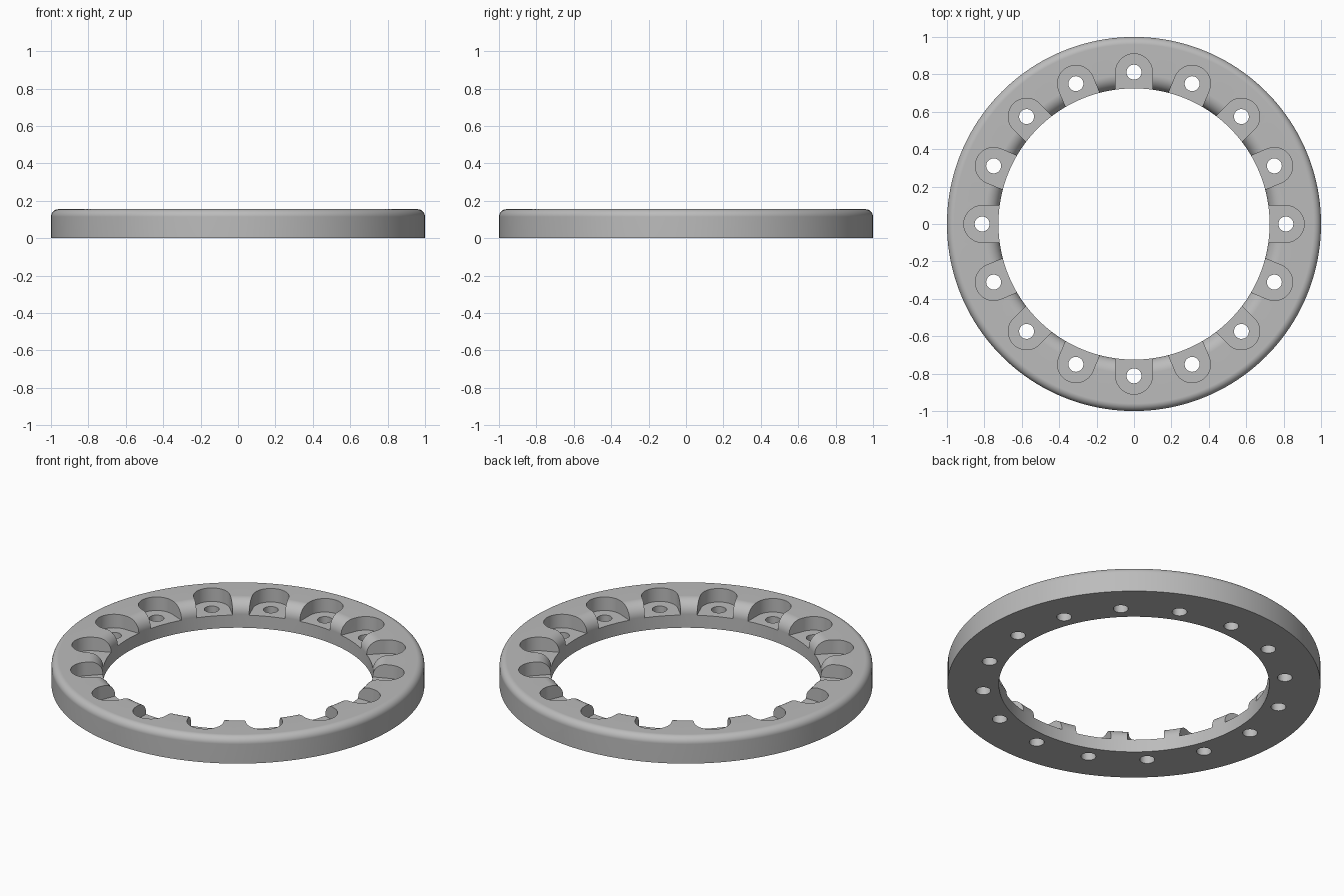
import bpy, bmesh
from math import sin, cos, pi, radians
from mathutils import Matrix

cube = bpy.data.objects.get("Cube")
if cube:
    bpy.data.objects.remove(cube, do_unlink=True)

R_OUT, R_IN, HEIGHT = 1.0, 0.725, 0.155
OUT_FILLET, IN_FILLET = 0.04, 0.075
BOLT_R, HOLE_R, SLOT_R, FLOOR = 0.812, 0.04, 0.098, 0.075
COUNT, SEGMENTS = 16, 160

grey = bpy.data.materials.new("grey metal")
colour = (0.5, 0.5, 0.5, 1)
grey.diffuse_color = colour
grey.use_nodes = True
grey.node_tree.nodes["Principled BSDF"].inputs["Base Color"].default_value = colour


def make_object(name, bm):
    bmesh.ops.recalc_face_normals(bm, faces=bm.faces)
    mesh = bpy.data.meshes.new(name)
    bm.to_mesh(mesh)
    bm.free()
    mesh.materials.append(grey)
    obj = bpy.data.objects.new(name, mesh)
    bpy.context.collection.objects.link(obj)
    return obj


def arc(cx, cz, r, start, end, n):
    angles = [radians(start + (end - start) * i / n) for i in range(n + 1)]
    return [(cx + r * cos(a), cz + r * sin(a)) for a in angles]


def repeated_prisms(name, outline, z0, z1):
    """One upright prism per bolt position around the ring."""
    bm = bmesh.new()
    for k in range(COUNT):
        turn = Matrix.Rotation(2 * pi * k / COUNT, 4, "Z")
        low = [bm.verts.new(turn @ Matrix.Translation((x, y, z0)).translation) for x, y in outline]
        high = [bm.verts.new(turn @ Matrix.Translation((x, y, z1)).translation) for x, y in outline]
        bm.faces.new(low[::-1])
        bm.faces.new(high)
        for i in range(len(low)):
            j = (i + 1) % len(low)
            bm.faces.new((low[i], low[j], high[j], high[i]))
    obj = make_object(name, bm)
    obj.hide_render = True
    return obj


# Ring body: rounded section swept around the axis
profile = [(R_IN, 0), (R_OUT, 0)]
profile += arc(R_OUT - OUT_FILLET, HEIGHT - OUT_FILLET, OUT_FILLET, 0, 90, 8)
profile += arc(R_IN + IN_FILLET, HEIGHT - IN_FILLET, IN_FILLET, 90, 180, 10)
bm = bmesh.new()
loops = []
for s in range(SEGMENTS):
    a = 2 * pi * s / SEGMENTS
    loops.append([bm.verts.new((r * cos(a), r * sin(a), z)) for r, z in profile])
for s in range(SEGMENTS):
    here, after = loops[s], loops[(s + 1) % SEGMENTS]
    for i in range(len(profile)):
        j = (i + 1) % len(profile)
        bm.faces.new((here[i], after[i], after[j], here[j]))
ring = make_object("flange_ring", bm)

# Round-ended pockets open to the bore, then bolt holes through their floors
slot = [(0.6, -SLOT_R)] + arc(BOLT_R, 0, SLOT_R, -90, 90, 24) + [(0.6, SLOT_R)]
hole = arc(BOLT_R, 0, HOLE_R, 0, 360, 32)[:-1]
cutters = [repeated_prisms("pocket_cutter", slot, FLOOR, 0.4),
           repeated_prisms("bolt_hole_cutter", hole, -0.2, 0.3)]
for cutter in cutters:
    cut = ring.modifiers.new(cutter.name, "BOOLEAN")
    cut.operation = "DIFFERENCE"
    cut.solver = "EXACT"
    cut.object = cutter

# Bake the cuts and drop the cutters
bpy.context.view_layer.update()
graph = bpy.context.evaluated_depsgraph_get()
baked = bpy.data.meshes.new_from_object(ring.evaluated_get(graph))
ring.modifiers.clear()
ring.data = baked
for cutter in cutters:
    bpy.data.objects.remove(cutter, do_unlink=True)

# Smooth fillets with crisp edges
bpy.ops.object.select_all(action="DESELECT")
ring.select_set(True)
bpy.context.view_layer.objects.active = ring
bpy.ops.object.shade_smooth_by_angle(angle=radians(30))
weighted = ring.modifiers.new("flat_face_normals", "WEIGHTED_NORMAL")
weighted.keep_sharp = True
